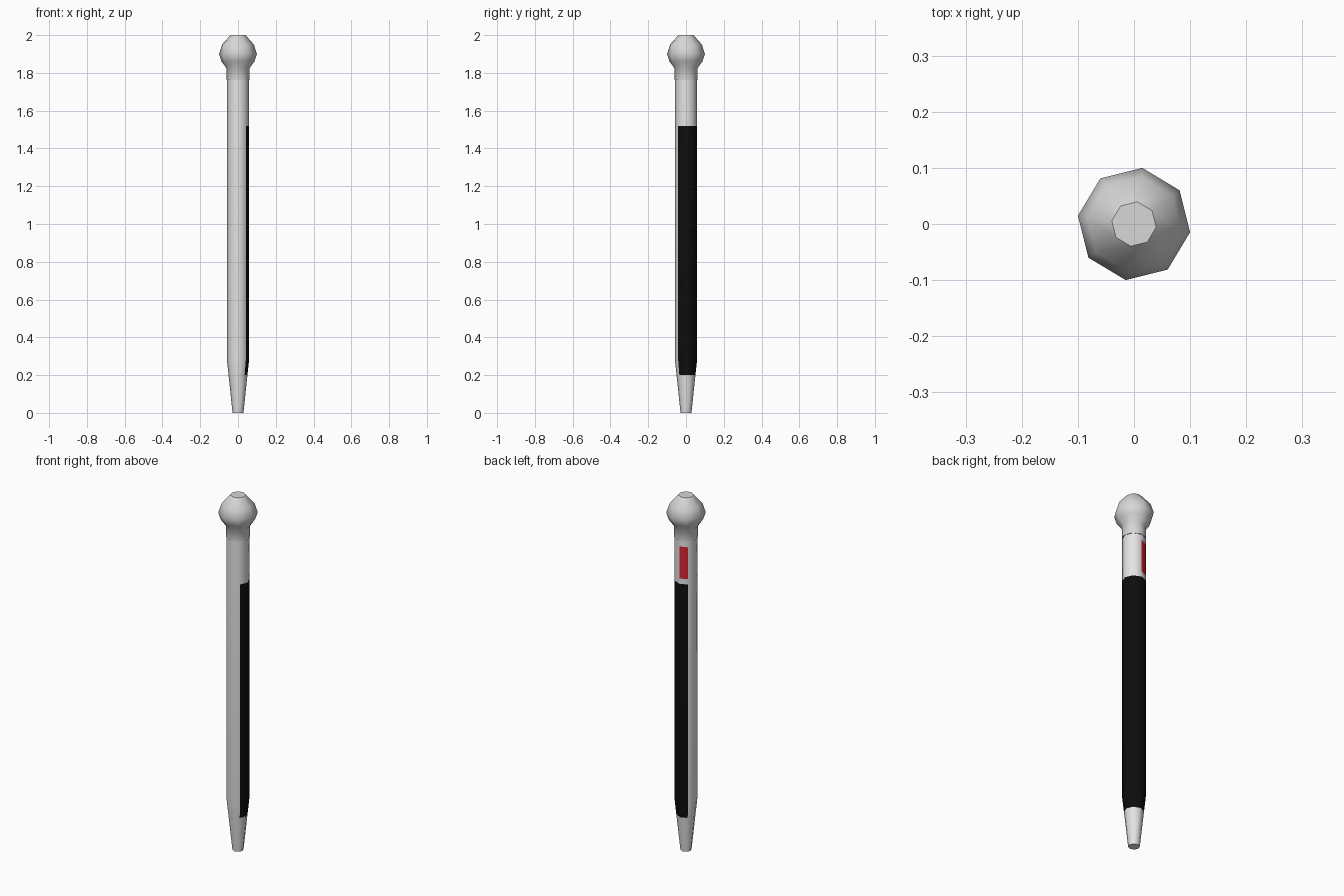
import bpy, bmesh, math

if "Cube" in bpy.data.objects:
    bpy.data.objects.remove(bpy.data.objects["Cube"])


def material(name, rgb):
    m = bpy.data.materials.new(name)
    m.diffuse_color = (*rgb, 1)
    m.use_nodes = True
    m.node_tree.nodes["Principled BSDF"].inputs["Base Color"].default_value = m.diffuse_color
    return m


white = material("white paint", (0.78, 0.78, 0.78))
black = material("black panel", (0.004, 0.004, 0.004))
red = material("red mark", (0.68, 0.018, 0.03))
grey = material("light grey cap", (0.68, 0.68, 0.68))

SIDES = 8


def turned(name, profile, offset, mats, rule=lambda side, z: 0):
    """Eight-sided turned part from (radius, z) rings, coloured per side and height."""
    bm = bmesh.new()
    rings = []
    for r, z in profile:
        angles = [math.radians(offset + 360 * i / SIDES) for i in range(SIDES)]
        rings.append([bm.verts.new((r * math.cos(a), r * math.sin(a), z)) for a in angles])
    for k in range(len(rings) - 1):
        lo, hi = rings[k], rings[k + 1]
        mid = (profile[k][1] + profile[k + 1][1]) / 2
        for i in range(SIDES):
            j = (i + 1) % SIDES
            f = bm.faces.new((lo[i], lo[j], hi[j], hi[i]))
            f.material_index = rule(i, mid)
    bm.faces.new(rings[0][::-1])
    bm.faces.new(rings[-1])
    me = bpy.data.meshes.new(name)
    bm.to_mesh(me)
    bm.free()
    for m in mats:
        me.materials.append(m)
    ob = bpy.data.objects.new(name, me)
    bpy.context.collection.objects.link(ob)
    bpy.ops.object.select_all(action='DESELECT')
    ob.select_set(True)
    bpy.context.view_layer.objects.active = ob
    bpy.ops.object.shade_smooth_by_angle(angle=math.radians(50))
    return ob


def shaft_colour(side, z):
    # black covers four sides (-45 to 135 degrees), red sits on the 90-135 side
    if side in (7, 0, 1, 2) and 0.2 < z < 1.52:
        return 1
    if side == 2 and 1.55 < z < 1.73:
        return 2
    return 0


# Tapered shaft with rings at the colour borders
turned("shaft", [(0.029, 0), (0.05, 0.2), (0.059, 0.285), (0.059, 1.52),
                 (0.059, 1.55), (0.059, 1.73), (0.059, 1.77)],
       0, [white, black, red], shaft_colour)

# Collar and rounded knob in one piece
turned("knob", [(0.062, 1.762), (0.062, 1.825), (0.088, 1.86), (0.101, 1.9),
                (0.085, 1.95), (0.04, 2.0)], -8.5, [grey])
